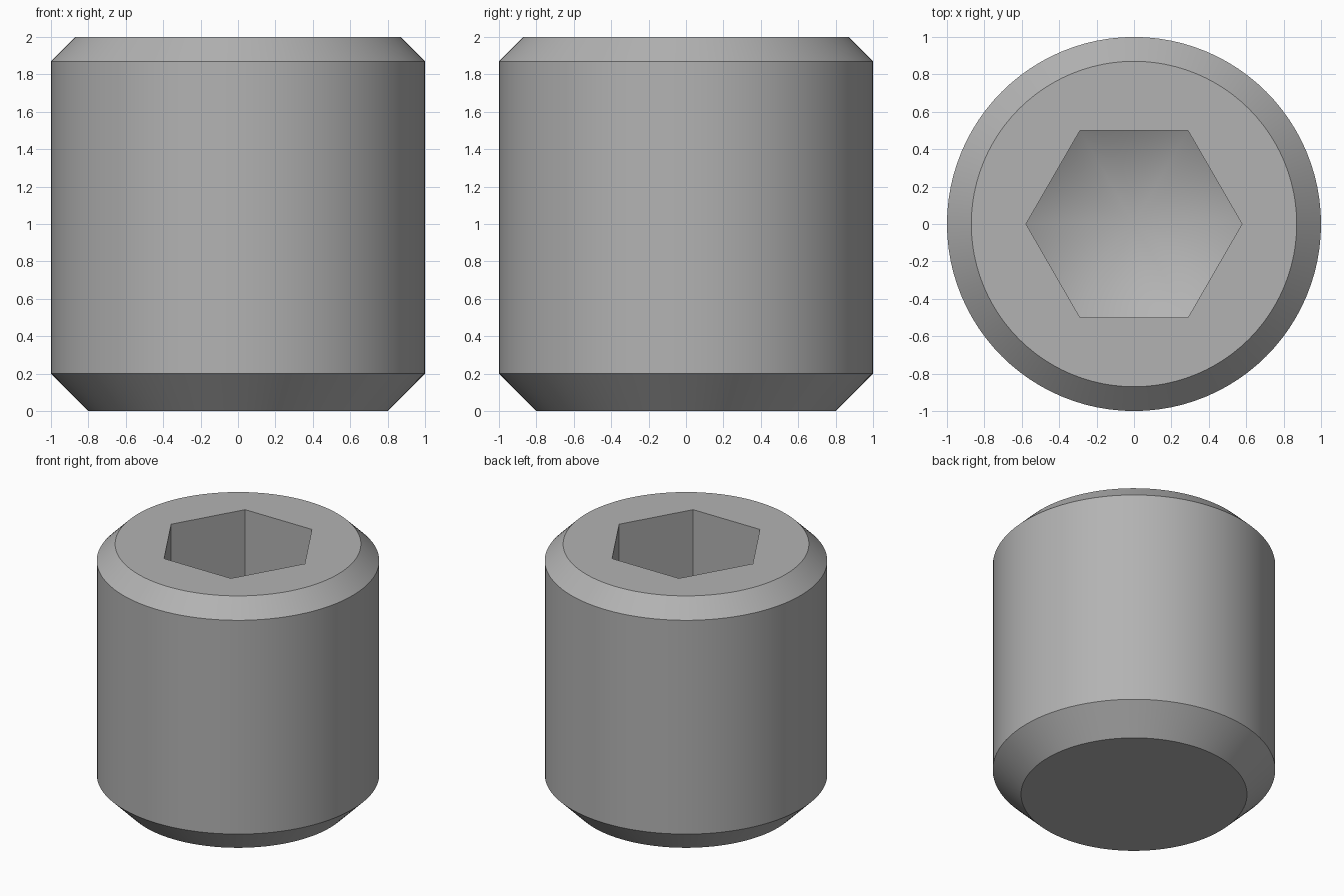
import bpy, bmesh, math

cube = bpy.data.objects.get("Cube")
if cube:
    bpy.data.objects.remove(cube, do_unlink=True)

SEGMENTS = 96
HEX_RADIUS = 0.5 / math.cos(math.pi / 6)   # half a unit to each flat
SOCKET_DEPTH = 1.0
CONE_DROP = HEX_RADIUS * math.tan(math.radians(30))

steel = bpy.data.materials.new("grey_steel")
steel.use_nodes = True
colour = (0.45, 0.45, 0.45, 1)
steel.diffuse_color = colour
steel.node_tree.nodes["Principled BSDF"].inputs["Base Color"].default_value = colour


def turned(name, profile, sides):
    """Solid of revolution from (radius, height) pairs, bottom to top."""
    bm = bmesh.new()
    rings = []
    for r, z in profile:
        if r == 0:
            rings.append([bm.verts.new((0, 0, z))] * sides)
        else:
            rings.append([bm.verts.new((r * math.cos(a), r * math.sin(a), z))
                          for a in (math.tau * i / sides for i in range(sides))])
    for low, high in zip(rings, rings[1:]):
        for i in range(sides):
            j = (i + 1) % sides
            corners = dict.fromkeys((low[i], low[j], high[j], high[i]))
            bm.faces.new(list(corners))
    if profile[0][0]:
        bm.faces.new(rings[0][::-1])
    bm.faces.new(rings[-1])
    mesh = bpy.data.meshes.new(name)
    bm.to_mesh(mesh)
    bm.free()
    mesh.materials.append(steel)
    obj = bpy.data.objects.new(name, mesh)
    bpy.context.collection.objects.link(obj)
    return obj


def cut(target, tool, operation):
    """Apply a boolean and discard its tool."""
    mod = target.modifiers.new(operation.title(), "BOOLEAN")
    mod.object, mod.operation, mod.solver = tool, operation, "EXACT"
    bpy.context.view_layer.objects.active = target
    bpy.ops.object.modifier_apply(modifier=mod.name)
    bpy.data.objects.remove(tool, do_unlink=True)


# Cylindrical body with a chamfer at each end
body = turned("screw_body", [(0.8, 0), (1, 0.2), (1, 1.87), (0.87, 2)], SEGMENTS)

# Hexagonal socket ending in a conical drill point
floor = 2 - SOCKET_DEPTH
socket = turned("socket_cutter", [(HEX_RADIUS, 0.3), (HEX_RADIUS, 2.2)], 6)
drill = turned("drill_cutter", [(0, floor - CONE_DROP), (HEX_RADIUS * 1.5, floor + CONE_DROP / 2),
                                (HEX_RADIUS * 1.5, 2.4)], SEGMENTS)
cut(socket, drill, "INTERSECT")
cut(body, socket, "DIFFERENCE")

# Smooth round surfaces with crisp edges
bpy.ops.object.select_all(action="DESELECT")
body.select_set(True)
bpy.context.view_layer.objects.active = body
bpy.ops.object.shade_smooth_by_angle(angle=math.radians(25))
